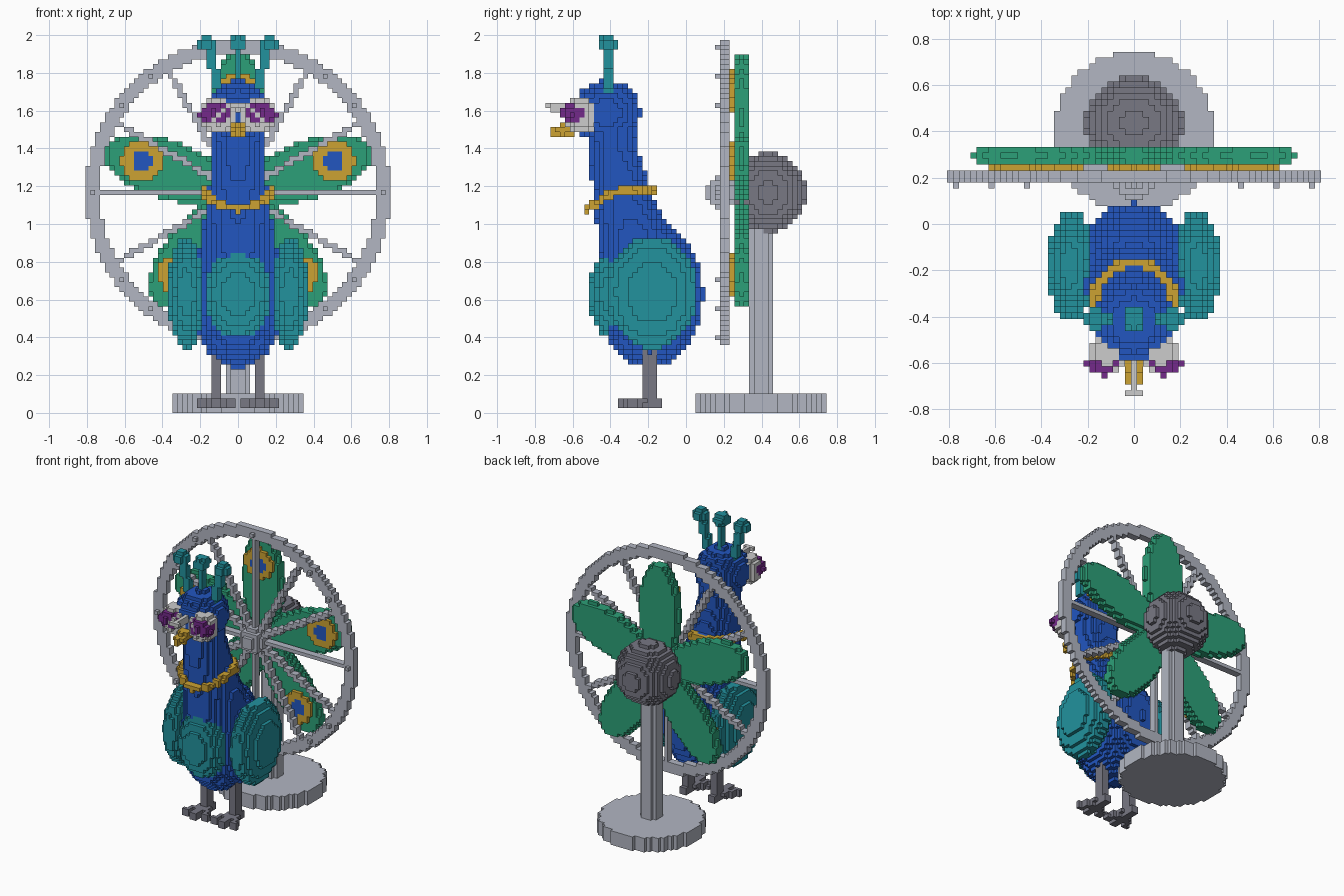
import bpy, math
from mathutils import Vector

if "Cube" in bpy.data.objects:
    bpy.data.objects.remove(bpy.data.objects["Cube"])

H = 2 / 78            # block size
FZ = 45.5 * H         # height of the fan axis
grid = {}             # cell -> part name
part_colour = {}

PALETTE = {
    "light_grey": (178, 182, 194), "dark_grey": (120, 120, 132),
    "green": (44, 160, 120), "gold": (204, 162, 50),
    "blue": (34, 86, 192), "teal": (34, 146, 158),
    "off_white": (204, 204, 204), "purple": (116, 42, 138),
}


def linear(c):
    c /= 255
    return c / 12.92 if c <= 0.04045 else ((c + 0.055) / 1.055) ** 2.4


mats = {}
for n, rgb in PALETTE.items():
    m = bpy.data.materials.new(n)
    m.diffuse_color = (*[linear(c) for c in rgb], 1)
    m.use_nodes = True
    m.node_tree.nodes["Principled BSDF"].inputs["Base Color"].default_value = m.diffuse_color
    mats[n] = m


def fill(name, colour, lo, hi, inside):
    """Claim every block in the box whose centre passes the test."""
    part_colour[name] = colour
    for i in range(round(lo[0] / H) - 1, round(hi[0] / H) + 2):
        for j in range(round(lo[1] / H) - 1, round(hi[1] / H) + 2):
            for k in range(max(0, round(lo[2] / H) - 1), min(78, round(hi[2] / H) + 2)):
                if inside(i * H, (j + 0.5) * H, (k + 0.5) * H):
                    grid[(i, j, k)] = name


def ellipsoid(name, colour, c, r, test=None):
    def inside(*p):
        d = sum(((a - b) / s) ** 2 for a, b, s in zip(p, c, r))
        return d <= 1.0 and (test is None or test(*p))
    fill(name, colour, [a - b for a, b in zip(c, r)], [a + b for a, b in zip(c, r)], inside)


def tube(name, colour, pts, r):
    for a, b in zip(pts, pts[1:]):
        a, b = Vector(a), Vector(b)
        d = b - a

        def inside(*p):
            v = Vector(p) - a
            t = max(0, min(1, v.dot(d) / d.length_squared))
            return (v - d * t).length <= r
        fill(name, colour, [min(u, v) - r for u, v in zip(a, b)],
             [max(u, v) + r for u, v in zip(a, b)], inside)


# --- fan stand and motor
SY = 15.5 * H
fill("fan_base", "light_grey", (-.36, .03, 0), (.36, .76, .1),
     lambda x, y, z: math.hypot(x, y - SY) < 13.5 * H and z < 4 * H)
fill("fan_post", "light_grey", (-.07, .3, .1), (.07, .5, 1.1),
     lambda x, y, z: math.hypot(x, y - SY) < 2.6 * H and 4 * H < z < 1.1)
ellipsoid("fan_motor", "dark_grey", (0, .436, FZ), (.215, .2, .215),
          lambda x, y, z: y > 10 * H)

# --- five blades, each with a gold and blue eye spot
for n in range(5):
    a = math.radians(90 + 72 * n)
    ca, sa = math.cos(a), math.sin(a)

    def blade(x, y, z):
        if not 10 * H < y < 13 * H:
            return False
        u, v = x * ca + (z - FZ) * sa, (z - FZ) * ca - x * sa
        s = 0 if abs(y - 11.5 * H) < .5 * H else .012
        return (abs(u - .405) / (.33 - s)) ** 2.2 + (abs(v) / (.155 - s)) ** 2.2 <= 1
    fill("fan_blades", "green", (-.75, 10 * H, .4), (.75, 13 * H, 1.95), blade)
    ex, ez = .535 * ca, FZ + .535 * sa
    for name, col, r in (("blade_spot_rings", "gold", .108), ("blade_spot_centres", "blue", .056)):
        fill(name, col, (ex - r, 9 * H, ez - r), (ex + r, 10 * H, ez + r),
             lambda x, y, z: 9 * H < y < 10 * H and math.hypot(x - ex, z - ez) <= r)


# --- front guard: rim, spokes and hub
def rim(x, y, z):
    d = abs(math.hypot(x, z - FZ) - 30 * H)
    return (7 * H < y < 9 * H and d < 1.5 * H) or (6 * H < y < 7 * H and d < .01 * H)


fill("guard_rim", "light_grey", (-.83, 6 * H, .3), (.83, 9 * H, 2), rim)
for n in range(12):
    a = math.radians(30 * n)
    tube("guard_spokes", "light_grey",
         [(0, 8 * H, FZ), (.76 * math.cos(a), 8 * H, FZ + .76 * math.sin(a))], .0205)
ellipsoid("guard_hub", "light_grey", (0, .19, FZ), (.09, .09, .09))

# --- bird body, neck and head
ellipsoid("bird_body", "blue", (0, -7.5 * H, 24.5 * H), (.25, .283, .391))
NECK = [(.8, -.245, .215), (1.0, -.288, .186), (1.17, -.337, .157), (1.4, -.387, .134), (1.56, -.4, .13)]


def neck(x, y, z):
    for (z0, y0, r0), (z1, y1, r1) in zip(NECK, NECK[1:]):
        if z0 <= z <= z1:
            t = (z - z0) / (z1 - z0)
            return math.hypot(x, y - y0 - t * (y1 - y0)) <= r0 + t * (r1 - r0)
    return False


fill("bird_neck", "blue", (-.25, -.6, .8), (.25, 0, 1.56), neck)
ellipsoid("bird_head", "blue", (0, -.42, 1.59), (.17, .18, .17))
ellipsoid("breast_patch", "teal", (0, -.40, 24.5 * H), (.175, .115, .23))

# --- slanted gold collar
ring = []
for n in range(37):
    t = math.radians(10 * n)
    ring.append((.175 * math.sin(t), -.345 - .172 * math.cos(t),
                 1.175 - .09 * max(0, math.cos(t)) ** 1.3))
tube("collar", "gold", ring, .024)

# --- beak and the pale bar above it
tube("beak", "gold", [(0, -.58, 1.515), (0, -.66, 1.495)], .036)
tube("beak", "gold", [(0, -.66, 1.49), (0, -.71, 1.485)], .022)
fill("nose_bar", "off_white", (-.05, -.75, 1.55), (.05, -.55, 1.68),
     lambda x, y, z: 1.585 < z < 1.64 and -.744 < y < -.55
     and abs(x) < (.04 if y < -.718 else .014) and (z > 1.61 or y > -.72))

# --- mirrored parts
for s in (-1, 1):
    ellipsoid("wings", "teal", (s * .272, -.18, .637), (.103, .24, .297))
    ellipsoid("eye_frames", "off_white", (s * .108, -.555, 1.575), (.093, .085, .1))
    ellipsoid("eye_lenses", "purple", (s * .125, -.595, 1.588), (.085, .062, .06),
              lambda x, y, z: (round(abs(x) / H) + int(z / H)) % 5 != 0)
    x = s * .115
    tube("legs", "dark_grey", [(x, -.192, .07), (x, -.192, .36)], .03)
    for tx, ty in ((0, -.345), (.075, -.31), (-.075, -.31), (0, -.145)):
        tube("feet", "dark_grey", [(x, -.2, .06), (x + tx, ty, .05)], .024)

# --- crest of three stalks with round tips
for s in (-1, 0, 1):
    tube("crest_stalks", "teal", [(s * .1, -.413, 1.7), (s * .125, -.413, 1.8), (s * .16, -.413, 1.95)], .026)
    ellipsoid("crest_tips", "teal", (s * .164, -.413, 1.955), (.05, .05, .047))

# --- turn the blocks into one mesh per part, outer faces only
SIDES = []
for ax in range(3):
    for d in (0, 1):
        b, c = (ax + 1) % 3, (ax + 2) % 3
        quad = []
        for p, q in ((0, 0), (1, 0), (1, 1), (0, 1)):
            o = [0, 0, 0]
            o[ax], o[b], o[c] = d, p, q
            quad.append(tuple(o))
        step = [0, 0, 0]
        step[ax] = 1 if d else -1
        SIDES.append((step, quad if d else quad[::-1]))

meshes = {n: ({}, []) for n in part_colour}
for (i, j, k), name in grid.items():
    verts, faces = meshes[name]
    for (di, dj, dk), quad in SIDES:
        if (i + di, j + dj, k + dk) not in grid:
            faces.append([verts.setdefault((i + a, j + b, k + c), len(verts)) for a, b, c in quad])

for name, (verts, faces) in meshes.items():
    if faces:
        me = bpy.data.meshes.new(name)
        me.from_pydata([((a - .5) * H, b * H, c * H) for a, b, c in verts], [], faces)
        me.materials.append(mats[part_colour[name]])
        ob = bpy.data.objects.new(name, me)
        bpy.context.collection.objects.link(ob)
